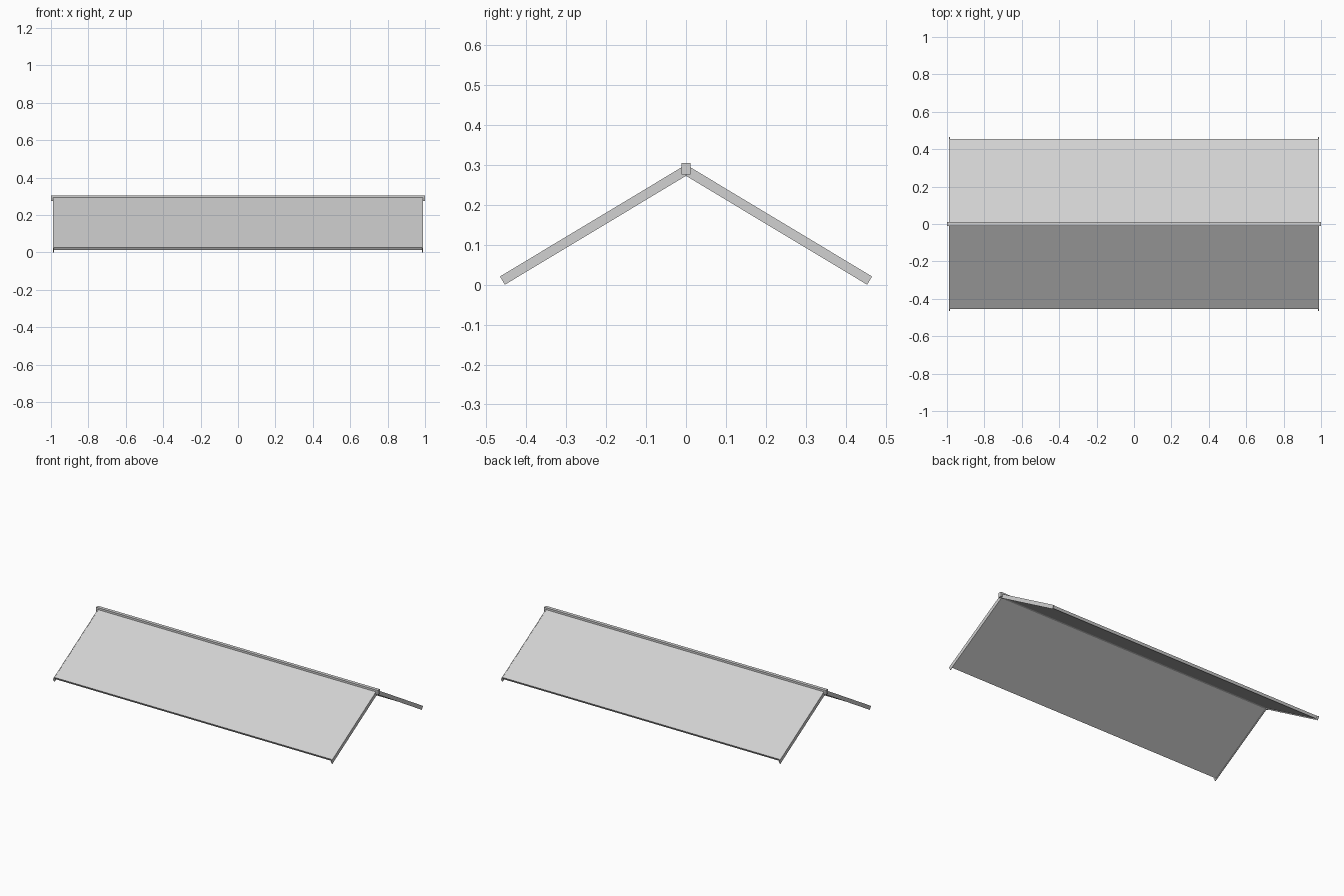
import bpy
import bmesh
from math import radians, cos, sin

cube = bpy.data.objects.get("Cube")
if cube:
    bpy.data.objects.remove(cube, do_unlink=True)

grey = bpy.data.materials.new("light_grey")
grey.use_nodes = True
colour = (0.64, 0.64, 0.64, 1)
grey.diffuse_color = colour
grey.node_tree.nodes["Principled BSDF"].inputs["Base Color"].default_value = colour

PITCH = radians(31)
EAVE_Y, EAVE_Z = 0.466, 0.0206    # upper outer corner of the slope
LENGTH = 0.53                     # slope length up to the ridge


def extrude_profile(name, profile, x0, x1):
    """Extrude a closed (y, z) outline along x."""
    bm = bmesh.new()
    face = bm.faces.new([bm.verts.new((x0, y, z)) for y, z in profile])
    result = bmesh.ops.extrude_face_region(bm, geom=[face])
    verts = [v for v in result["geom"] if isinstance(v, bmesh.types.BMVert)]
    bmesh.ops.translate(bm, verts=verts, vec=(x1 - x0, 0, 0))
    bmesh.ops.recalc_face_normals(bm, faces=bm.faces)
    mesh = bpy.data.meshes.new(name)
    bm.to_mesh(mesh)
    bm.free()
    mesh.materials.append(grey)
    obj = bpy.data.objects.new(name, mesh)
    bpy.context.collection.objects.link(obj)
    return obj


def slope_outline(side, start, end, top, bottom):
    """Rectangle measured along the slope and in depth below its surface."""
    def point(along, depth):
        y = EAVE_Y - along * cos(PITCH) - depth * sin(PITCH)
        z = EAVE_Z + along * sin(PITCH) - depth * cos(PITCH)
        return side * y, z
    return [point(start, top), point(end, top), point(end, bottom), point(start, bottom)]


for label, side in (("front", -1), ("back", 1)):
    # roof sheet
    extrude_profile(label + "_roof_panel",
                    slope_outline(side, 0.014, LENGTH, 0.001, 0.018), -0.984, 0.984)
    # thin boards closing the gable ends
    for end, x in (("left", 0.984), ("right", -0.984)):
        extrude_profile(label + "_" + end + "_gable_board",
                        slope_outline(side, 0, LENGTH, 0, 0.024),
                        x, x + (0.004 if x > 0 else -0.004))

# ridge beam along the top
extrude_profile("ridge_beam",
                [(-0.011, 0.276), (0.011, 0.276), (0.011, 0.305), (-0.011, 0.305)], -1, 1)
